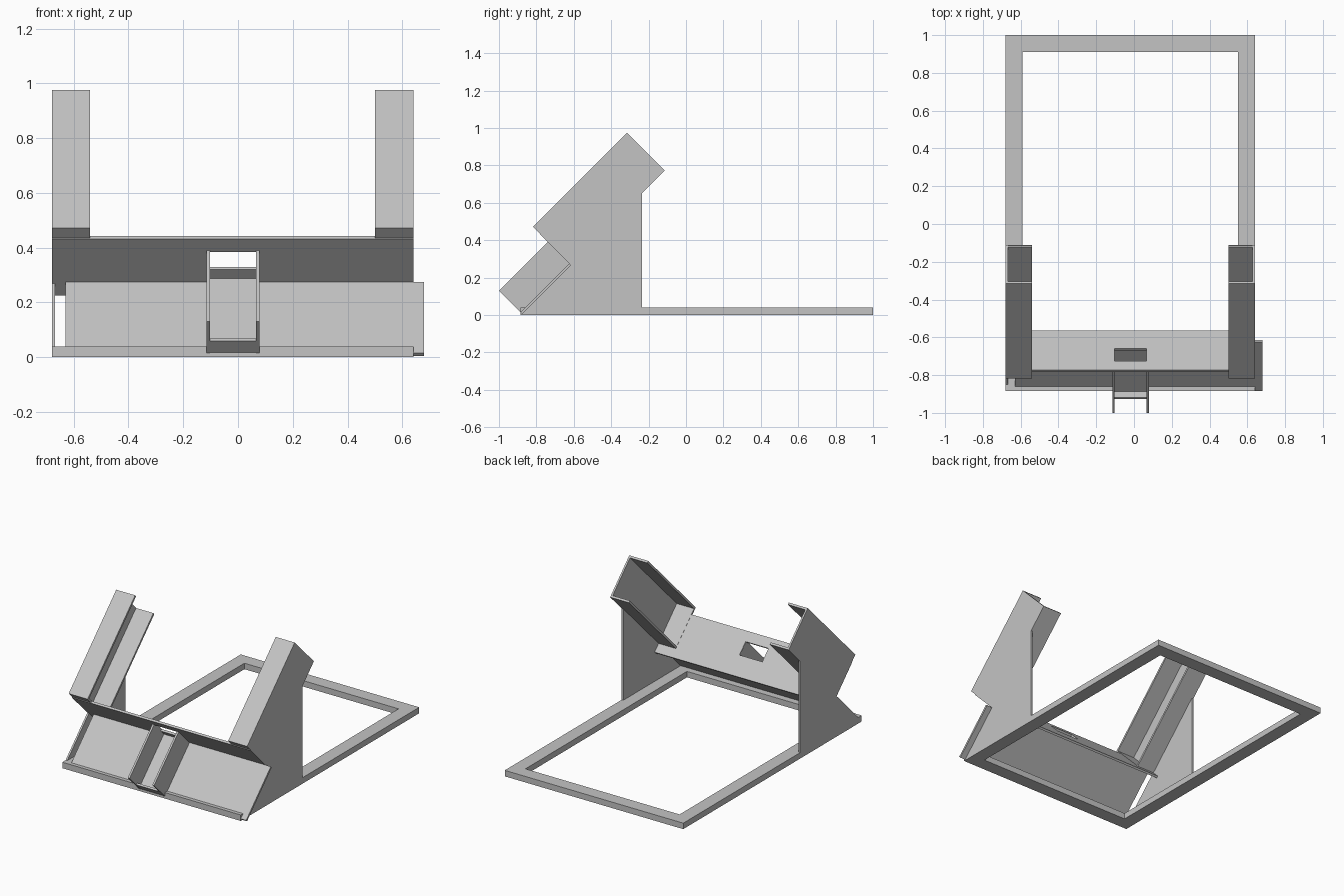
import bpy
import bmesh

cube = bpy.data.objects.get("Cube")
if cube:
    bpy.data.objects.remove(cube, do_unlink=True)

grey = bpy.data.materials.new("light grey")
grey.use_nodes = True
colour = (0.55, 0.55, 0.55, 1)
grey.diffuse_color = colour
grey.node_tree.nodes["Principled BSDF"].inputs["Base Color"].default_value = colour


def finish(name, bm):
    bmesh.ops.recalc_face_normals(bm, faces=bm.faces)
    mesh = bpy.data.meshes.new(name)
    bm.to_mesh(mesh)
    bm.free()
    mesh.materials.append(grey)
    obj = bpy.data.objects.new(name, mesh)
    bpy.context.collection.objects.link(obj)
    return obj


def solidify(name, bm, offset):
    """Extrude the flat faces by an offset into a closed solid."""
    ret = bmesh.ops.extrude_face_region(bm, geom=bm.faces[:], use_keep_orig=True)
    verts = [g for g in ret["geom"] if isinstance(g, bmesh.types.BMVert)]
    bmesh.ops.translate(bm, verts=verts, vec=offset)
    return finish(name, bm)


def prism(name, profile, x0, x1):
    """Extrude a (y, z) outline along x."""
    bm = bmesh.new()
    bm.faces.new([bm.verts.new((x0, y, z)) for y, z in profile])
    return solidify(name, bm, (x1 - x0, 0, 0))


def tilt(u, v):
    """Coordinates on the 45 degree slope: u = y + z, v = z - y."""
    return ((u - v) / 2, (u + v) / 2)


def tilted_box(name, u0, u1, v0, v1, x0, x1):
    return prism(name, [tilt(u0, v0), tilt(u1, v0), tilt(u1, v1), tilt(u0, v1)], x0, x1)


def holed_panel(name, outer, inner, place, offset):
    """Rectangle (a0, a1, b0, b1) with a rectangular opening, extruded."""
    bm = bmesh.new()
    rings = []
    for a0, a1, b0, b1 in (outer, inner):
        corners = [(a0, b0), (a1, b0), (a1, b1), (a0, b1)]
        rings.append([bm.verts.new(place(a, b)) for a, b in corners])
    out, inn = rings
    for i in range(4):
        j = (i + 1) % 4
        bm.faces.new((out[i], out[j], inn[j], inn[i]))
    return solidify(name, bm, offset)


LEFT, RIGHT = 0.64, -0.68
SHEET = 0.012

# Flat base frame
holed_panel("base_frame", (RIGHT, LEFT, -0.885, 1.0), (-0.59, 0.55, -0.795, 0.91),
            lambda x, y: (x, y, 0), (0, 0, 0.04))

# Tilted shelf with the cable opening
holed_panel("shelf", (RIGHT, LEFT, 0.80, 1.215), (-0.102, 0.067, 0.99, 1.12),
            lambda x, v: (x, *tilt(-0.35, v)), (0, 0.01, 0.01))

# Sloping front plate, shifted sideways past the frame
tilted_box("front_plate", -0.87, -0.35, 0.88, 0.90, -0.63, 0.68)

# Side walls and the inward-facing channels
side = [(-0.885, 0), tilt(-0.85, 0.89), tilt(-0.345, 0.89), tilt(-0.345, 1.29),
        tilt(0.66, 1.29), tilt(0.66, 0.885), tilt(0.415, 0.885), (-0.235, 0)]
for label, edge, inward in (("left", LEFT, -1), ("right", RIGHT, 1)):
    wall = sorted((edge, edge + inward * SHEET))
    span = sorted((edge + inward * SHEET / 2, edge + inward * 0.14))
    prism(label + "_side_wall", side, *wall)
    tilted_box(label + "_channel_front", -0.345, 0.66, 1.27, 1.29, *span)
    tilted_box(label + "_channel_back", -0.345, 0.66, 0.885, 0.905, *span)
    tilted_box(label + "_channel_end", -0.345, -0.328, 0.885, 1.29, *span)

# Central connector bracket: cheeks, floor and lip
for label, x in (("left", 0.066), ("right", -0.115)):
    tilted_box(label + "_bracket_cheek", -0.87, -0.335, 0.885, 1.13, x, x + 0.013)
tilted_box("bracket_floor", -0.868, -0.345, 0.89, 0.925, -0.108, 0.072)
tilted_box("bracket_lip", -0.868, -0.85, 0.89, 0.985, -0.108, 0.072)
